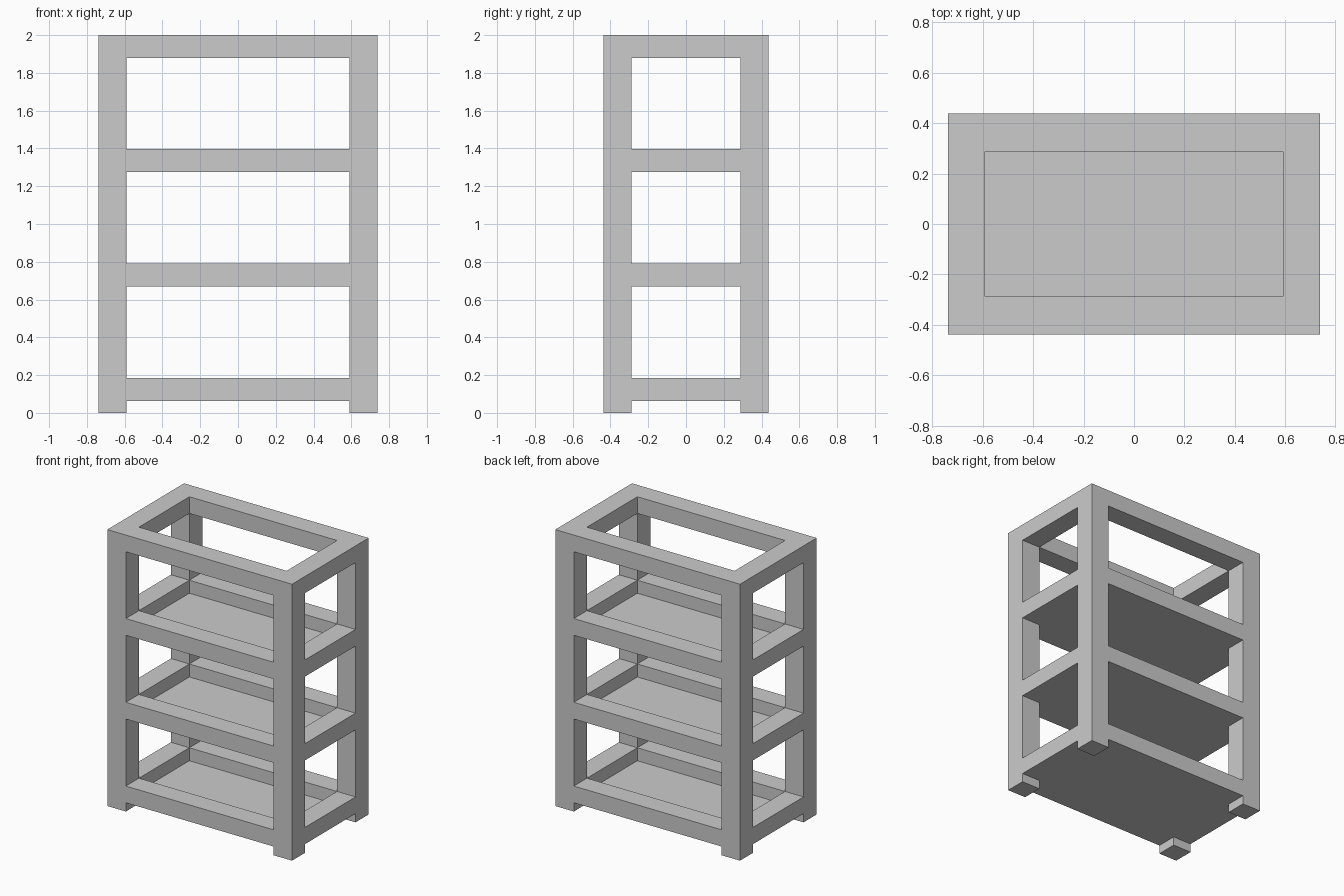
import bpy
import bmesh
from mathutils import Matrix, Vector

if "Cube" in bpy.data.objects:
    bpy.data.objects.remove(bpy.data.objects["Cube"])

# Overall half sizes, half sizes of the opening, and heights
OUT_X, OUT_Y = 0.739, 0.438
IN_X, IN_Y = 0.591, 0.288
HEIGHT = 2.0
RAIL_H = 0.121
PANEL_T = 0.027
LEVELS = [0.063, 0.669, 1.275, HEIGHT - RAIL_H]   # underside of each rail ring


def box(name, lo, hi):
    """Axis-aligned box between two corners."""
    lo, hi = Vector(lo), Vector(hi)
    bm = bmesh.new()
    bmesh.ops.create_cube(bm, size=1.0, matrix=Matrix.Diagonal((*(hi - lo), 1.0)))
    mesh = bpy.data.meshes.new(name)
    bm.to_mesh(mesh)
    bm.free()
    obj = bpy.data.objects.new(name, mesh)
    obj.location = (lo + hi) / 2
    bpy.context.collection.objects.link(obj)
    return obj


def span(side, inner, outer):
    """Ordered range between inner and outer distance on one side."""
    return sorted((side * inner, side * outer))


# Corner posts, standing on the ground
for sx, x_name in ((-1, "left"), (1, "right")):
    for sy, y_name in ((-1, "front"), (1, "back")):
        x0, x1 = span(sx, IN_X, OUT_X)
        y0, y1 = span(sy, IN_Y, OUT_Y)
        box(f"{y_name}_{x_name}_post", (x0, y0, 0), (x1, y1, HEIGHT))

for i, z in enumerate(LEVELS, 1):
    top = z + RAIL_H
    # Front and back rails between the posts
    for s, side in ((-1, "front"), (1, "back")):
        y0, y1 = span(s, IN_Y, OUT_Y)
        box(f"{side}_rail_{i}", (-IN_X, y0, z), (IN_X, y1, top))
    # Left and right rails between the posts
    for s, side in ((-1, "left"), (1, "right")):
        x0, x1 = span(s, IN_X, OUT_X)
        box(f"{side}_rail_{i}", (x0, -IN_Y, z), (x1, IN_Y, top))
    # Sunken shelf panel, flush with the rail undersides; the top ring stays open
    if i < len(LEVELS):
        box(f"shelf_panel_{i}", (-IN_X, -IN_Y, z), (IN_X, IN_Y, z + PANEL_T))
